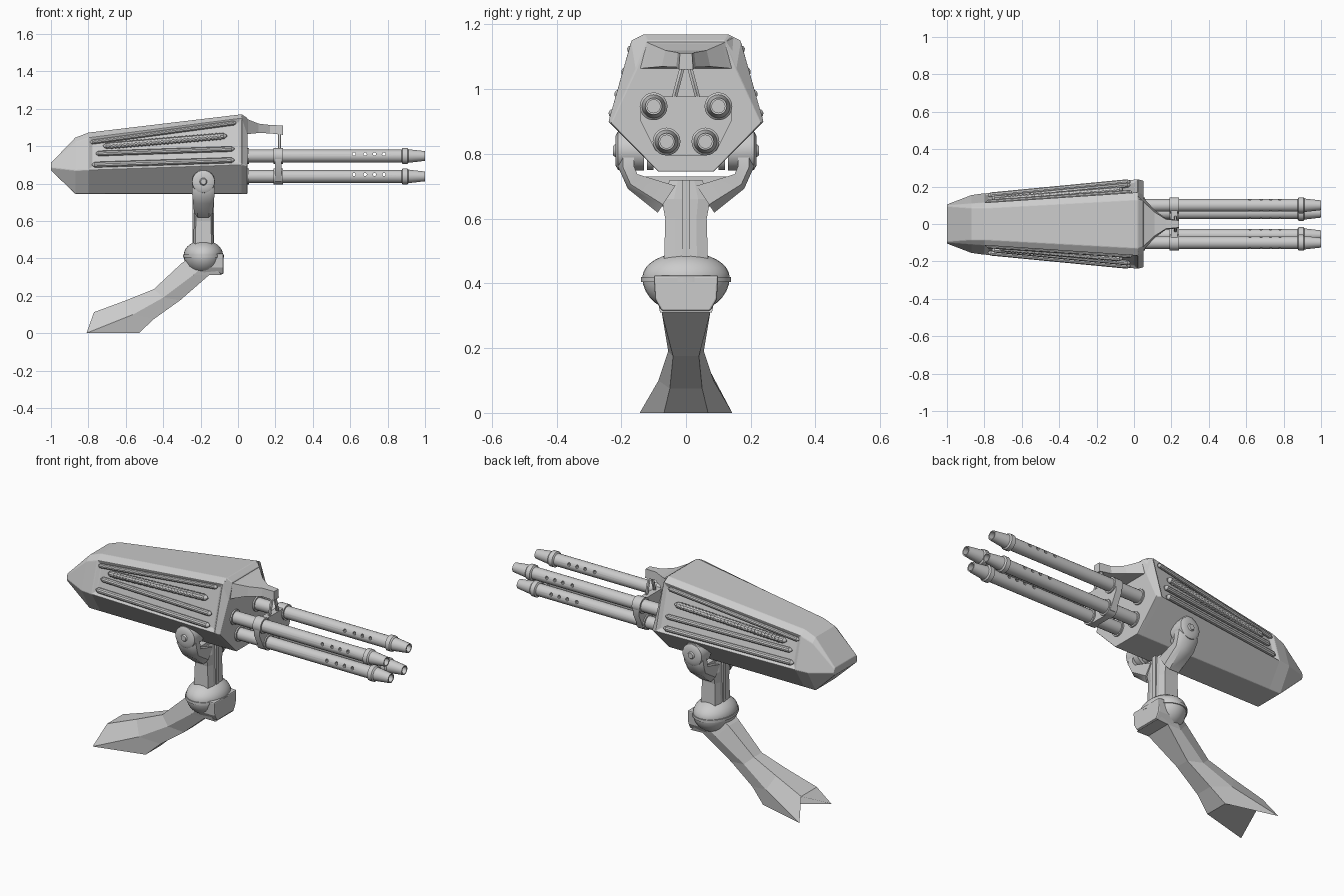
import bpy, bmesh, math
from mathutils import Vector, Matrix

if "Cube" in bpy.data.objects:
    bpy.data.objects.remove(bpy.data.objects["Cube"])

GREY = bpy.data.materials.new("light_grey")
GREY.diffuse_color = (0.6, 0.6, 0.6, 1)
GREY.use_nodes = True
GREY.node_tree.nodes["Principled BSDF"].inputs["Base Color"].default_value = GREY.diffuse_color


def finish(name, bm, bevel=0, smooth=True):
    bmesh.ops.remove_doubles(bm, verts=bm.verts, dist=1e-5)
    bmesh.ops.recalc_face_normals(bm, faces=bm.faces)
    me = bpy.data.meshes.new(name)
    bm.to_mesh(me)
    bm.free()
    ob = bpy.data.objects.new(name, me)
    bpy.context.collection.objects.link(ob)
    me.materials.append(GREY)
    if bevel:
        m = ob.modifiers.new("bevel", 'BEVEL')
        m.width, m.segments, m.limit_method = bevel, 2, 'ANGLE'
    if smooth:
        bpy.ops.object.select_all(action='DESELECT')
        ob.select_set(True)
        bpy.context.view_layer.objects.active = ob
        bpy.ops.object.shade_smooth_by_angle(angle=math.radians(32))
    return ob


def loft(bm, rings):
    vs = [[bm.verts.new(p) for p in r] for r in rings]
    n = len(vs[0])
    for a, b in zip(vs, vs[1:]):
        for i in range(n):
            bm.faces.new((a[i], a[(i + 1) % n], b[(i + 1) % n], b[i]))
    bm.faces.new(vs[0])
    bm.faces.new(vs[-1][::-1])


def mirrored(half):
    """Close a half section of (x, y, z) points across y = 0."""
    return half + [(x, -y, z) for x, y, z in reversed(half)]


def slab(bm, half_yz, x0, x1):
    loft(bm, [mirrored([(x, y, z) for y, z in half_yz]) for x in (x0, x1)])


def lathe(bm, origin, axis, profile, n=16):
    """profile: (distance along axis, radius)"""
    rot = Vector((0, 0, 1)).rotation_difference(Vector(axis)).to_matrix()
    loft(bm, [[Vector(origin) + rot @ Vector((r * math.cos(2 * math.pi * i / n),
              r * math.sin(2 * math.pi * i / n), d)) for i in range(n)] for d, r in profile])


def tube(bm, a, b, r, n=10):
    a, b = Vector(a), Vector(b)
    length = (b - a).length
    lathe(bm, a, (b - a).normalized(), [(0, r * .3), (r, r), (length - r, r), (length, r * .3)], n)


# Body shell: half sections of top, shoulder, waist, keel
X0, X1 = -0.80, 0.02
sections = [
    (-1.00, [(.095, .91), (.10, .905), (.105, .885), (.10, .87)]),
    (-0.87, [(.085, 1.045), (.11, 1.02), (.155, .87), (.085, .745)]),
    (X0, [(.085, 1.072), (.115, 1.045), (.165, .872), (.085, .745)]),
    (X1, [(.13, 1.17), (.17, 1.15), (.24, .90), (.085, .745)]),
    (0.05, [(.12, 1.15), (.155, 1.06), (.232, .895), (.085, .745)]),
]
bm = bmesh.new()
loft(bm, [mirrored([(x, y, z) for y, z in h]) for x, h in sections])
bmesh.ops.recalc_face_normals(bm, faces=bm.faces)
# sunken side panels
sides = [f for f in bm.faces if abs(f.normal.y) > .8 and f.calc_area() > .1
         and f.calc_center_median().z > .9]
bmesh.ops.inset_individual(bm, faces=sides, thickness=.028, depth=-.014)
finish("body_shell", bm, bevel=.008, smooth=False)


# Side ribs lying on the shell flank
def flank(x, z):
    t = (x - X0) / (X1 - X0)
    mix = lambda a, b: a + (b - a) * t
    s = (z - mix(.872, .90)) / (mix(1.045, 1.15) - mix(.872, .90))
    return mix(.165, .24) + s * (mix(.115, .17) - mix(.165, .24))


bm = bmesh.new()
for s in (-1, 1):
    for (xa, za), (xb, zb), r in [((-.79, 1.02), (-.01, 1.125), .012), ((-.72, 1.0), (-.06, 1.055), .016),
                                  ((-.76, .96), (-.02, .985), .014), ((-.78, .90), (-.02, .925), .015)]:
        tube(bm, (xa, s * (flank(xa, za) - .006), za), (xb, s * (flank(xb, zb) - .003), zb), r)
    # fine teeth on the vent rib
    for i in range(30):
        x = -.68 + i * .02
        z = 1.0 + (x + .72) * .0833
        y = flank(x, z) - .005
        lathe(bm, (x, s * y, z), (1, 0, .08), [(0, .019), (.008, .019)], 8)
finish("side_ribs", bm)

# Front bracket reaching out to the barrel clamp
bm = bmesh.new()
loft(bm, [mirrored([(x, w * .85, zt), (x, w, zb)]) for x, w, zt, zb in
          [(.02, .175, 1.16, 1.06), (.06, .13, 1.14, 1.065), (.11, .075, 1.12, 1.07),
           (.17, .03, 1.113, 1.068), (.24, .022, 1.11, 1.06)]])
finish("front_bracket", bm, smooth=False)

# Barrels
BARRELS = [(y * s, z) for y, z in ((.10, .947), (.06, .838)) for s in (-1, 1)]
bm = bmesh.new()
for y, z in BARRELS:
    lathe(bm, (0, y, z), (1, 0, 0), [(.03, .034), (.875, .034), (.88, .043), (.905, .043),
          (.912, .036), (1.0, .026), (1.0, .020), (.96, .020)], 20)
barrels = finish("barrels", bm)
bm = bmesh.new()
for z in (.957, .848):
    for x in (.62, .68, .73, .78):
        lathe(bm, (x, -.2, z), (0, 1, 0), [(0, .009), (.4, .009)], 10)
holes = finish("vent_hole_cutter", bm, smooth=False)
holes.hide_render = True
holes.hide_viewport = True
cut = barrels.modifiers.new("vent_holes", 'BOOLEAN')
cut.operation, cut.object, cut.solver = 'DIFFERENCE', holes, 'EXACT'

# Barrel sockets on the front plate and the clamp
bm = bmesh.new()
for y, z in BARRELS:
    lathe(bm, (.04, y, z), (1, 0, 0), [(0, .042), (.018, .042)], 20)
    lathe(bm, (.19, y, z), (1, 0, 0), [(0, .043), (.05, .043)], 20)
slab(bm, [(.10, .978), (.14, .95), (.14, .90), (.095, .81), (.06, .795)], .197, .233)
for s in (-1, 1):
    tube(bm, (.222, s * .008, 1.08), (.222, s * .04, .96), .009, 6)
finish("barrel_clamp", bm)

# Yoke: V-shaped cradle, arms, pivots
PX, PZ = -.185, .81
bm = bmesh.new()
slab(bm, [(.03, .73), (.17, .73), (.065, .63)], PX - .03, PX + .03)
for s in (-1, 1):
    path = [(.055, .60, .066, .05), (.06, .66, .05, .05), (.165, .715, .027, .056), (.185, .76, .025, .062),
            (.185, .84, .025, .05), (.185, .875, .02, .03)]  # y, z, half thickness, half depth
    rings = []
    for i, (y, z, t, d) in enumerate(path):
        n = Vector((0, .55, -.83)) if i in (1, 2) else Vector((0, 1, 0))
        c = Vector((PX, s * y, z))
        n.y *= s
        rings.append([c + n * t * a + Vector((d * b, 0, 0)) for a, b in
                      ((-1, -1), (-1, 1), (.4, 1), (1, .6), (1, -.6), (.4, -1))])
    loft(bm, rings[1:])
    lathe(bm, (PX, s * .13, PZ), (0, s, 0), [(0, .062), (.065, .062), (.08, .06), (.088, .045), (.088, .02), (.095, .015)], 24)
    # stacked inner bearing fins
    for i in range(3):
        lathe(bm, (PX, s * (.07 + i * .03), .79), (0, s, 0), [(0, .04), (.02, .04)], 16)
finish("yoke", bm)

# Neck column with a raised centre strip
bm = bmesh.new()
loft(bm, [[(PX + a * d, b * w, z) for a, b in ((1, .5), (1, -.5), (.8, -1), (-.8, -1), (-1, -.5), (-1, .5), (-.8, 1), (.8, 1))]
          for z, w, d in ((.46, .068, .055), (.60, .064, .05), (.66, .075, .05), (.72, .05, .045))])
slab(bm, [(.012, .72), (.012, .47)], PX - .058, PX + .058)
finish("neck_column", bm, smooth=False)

# Ball joint, flatter on top than below
bm = bmesh.new()
bmesh.ops.create_uvsphere(bm, u_segments=32, v_segments=16, radius=1)
for v in bm.verts:
    v.co = Vector((v.co.x * .105 + PX, v.co.y * .135, v.co.z * (.078 if v.co.z > 0 else .11) + .418))
finish("ball_joint", bm)
bm = bmesh.new()
loft(bm, [[(PX + .109 * math.cos(a), .139 * math.sin(a), z) for a in [i * math.pi / 16 for i in range(32)]]
          for z in (.405, .42)])
finish("joint_rim", bm)
bm = bmesh.new()
slab(bm, [(.10, .425), (.095, .35), (.075, .315)], -.19, -.078)
finish("joint_apron", bm, bevel=.006, smooth=False)

# Leg and foot: each section is top, middle and underside as (x, z, half width)
bm = bmesh.new()
leg = [
    [(-.20, .44, .06), (-.16, .38, .095), (-.085, .31, .08)],
    [(-.30, .375, .045), (-.24, .31, .075), (-.155, .31, .075)],
    [(-.45, .235, .035), (-.40, .19, .055), (-.31, .175, .04)],
    [(-.60, .175, .05), (-.56, .10, .085), (-.45, .075, .05)],
    [(-.77, .112, .07), (-.81, .008, .143), (-.53, .008, .068)],
]
loft(bm, [mirrored([(x, w, z) for x, z, w in sec]) for sec in leg])
bmesh.ops.translate(bm, verts=[v for v in bm.verts if v.co.z < .01], vec=(0, 0, -.008))
finish("leg_and_foot", bm, smooth=False)
